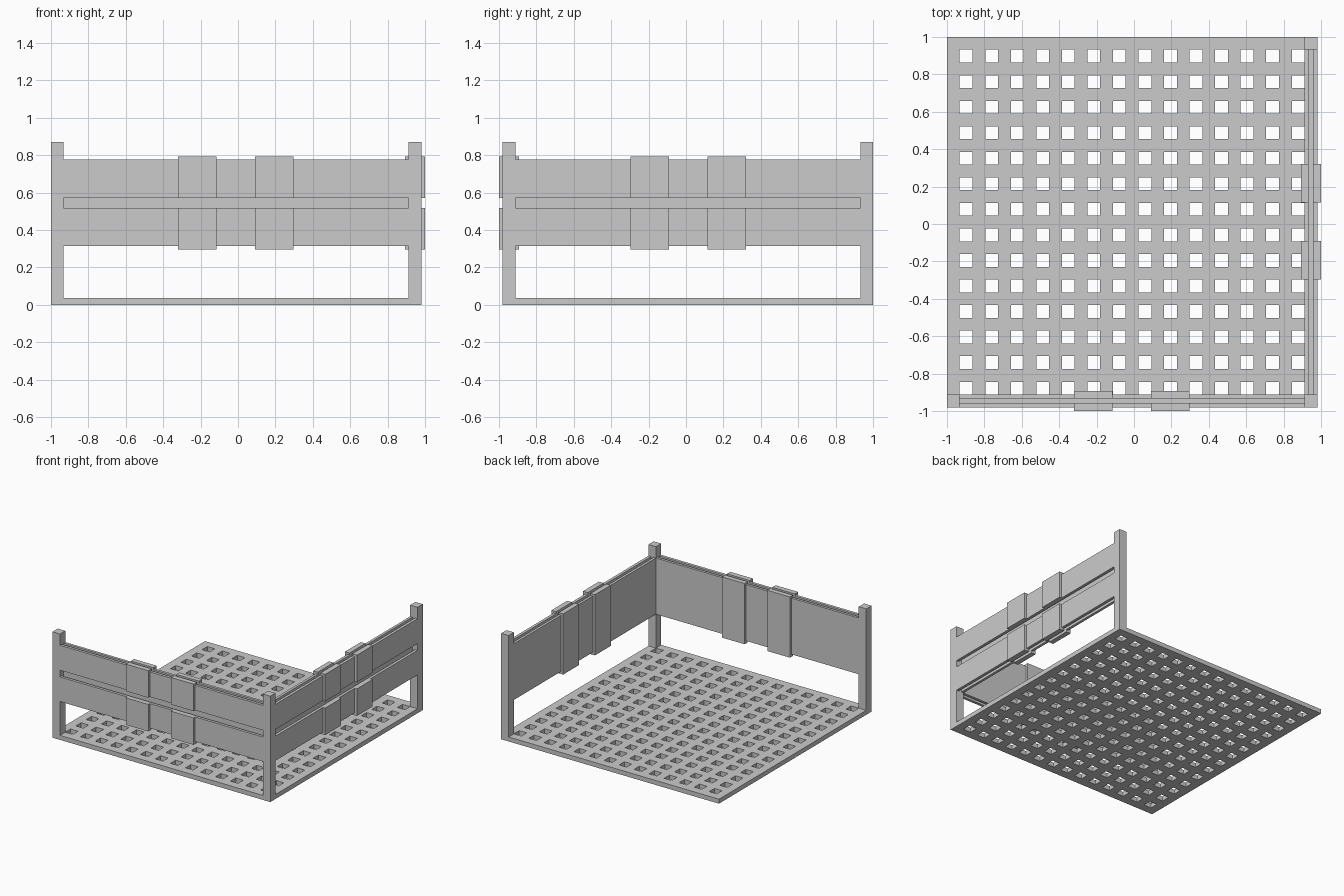
import bpy, bmesh
from mathutils import Vector

if "Cube" in bpy.data.objects:
    bpy.data.objects.remove(bpy.data.objects["Cube"])

CELL = 1.98 / 29            # lattice module: 14 holes and 15 bars per side
X0, X1 = -1.0, 0.98         # outer faces of the frame along the front
FRONT = -0.98               # outer face of the front wall
IN0, IN1 = X0 + CELL, X1 - CELL


def finish(name, bm):
    bmesh.ops.recalc_face_normals(bm, faces=bm.faces)
    mesh = bpy.data.meshes.new(name)
    bm.to_mesh(mesh)
    bm.free()
    obj = bpy.data.objects.new(name, mesh)
    bpy.context.collection.objects.link(obj)
    return obj


def box(name, x, y, z, swap=False):
    """Box from ranges; swap mirrors it across the front-right corner diagonal."""
    if swap:
        x, y = (-y[1], -y[0]), (-x[1], -x[0])
    bm = bmesh.new()
    bmesh.ops.create_cube(bm, size=1)
    lo, hi = Vector((x[0], y[0], z[0])), Vector((x[1], y[1], z[1]))
    for v in bm.verts:
        v.co = (lo + hi) / 2 + v.co * (hi - lo)
    return finish(name, bm)


# Lattice floor: grid with every odd cell removed, then thickened
bm = bmesh.new()
grid = [[bm.verts.new((X0 + i * CELL, FRONT + j * CELL, 0)) for j in range(30)]
        for i in range(30)]
for i in range(29):
    for j in range(29):
        if not (i % 2 and j % 2):
            bm.faces.new((grid[i][j], grid[i + 1][j], grid[i + 1][j + 1], grid[i][j + 1]))
top = bmesh.ops.extrude_face_region(bm, geom=bm.faces[:])["geom"]
bmesh.ops.translate(bm, vec=(0, 0, 0.037),
                    verts=[g for g in top if isinstance(g, bmesh.types.BMVert)])
finish("lattice_floor", bm)

# Corner posts
post_y, post_z = (FRONT, FRONT + CELL), (0, 0.87)
box("post_left", (X0, IN0), post_y, post_z)
box("post_corner", (IN1, X1), post_y, post_z)
box("post_back", (X0, IN0), post_y, post_z, swap=True)

# Two walls, each a pair of thin skins with a channel between them
OUT_Y, IN_Y = (FRONT, -0.957), (-0.933, FRONT + CELL)
for side, swap in (("front", False), ("right", True)):
    span = (IN0, IN1)
    box(side + "_inner_panel", span, IN_Y, (0.315, 0.777), swap)
    box(side + "_outer_panel_lower", span, OUT_Y, (0.315, 0.517), swap)
    box(side + "_outer_panel_upper", span, OUT_Y, (0.572, 0.777), swap)
    # Raised bands, split by the slot on the outside
    for n, x in enumerate(((-0.32, -0.115), (0.092, 0.297)), 1):
        tag = f"{side}_band_{n}"
        box(tag + "_inner", x, (-0.933, -0.892), (0.295, 0.794), swap)
        box(tag + "_outer_lower", x, (-1.0, -0.957), (0.295, 0.517), swap)
        box(tag + "_outer_upper", x, (-1.0, -0.957), (0.572, 0.794), swap)
